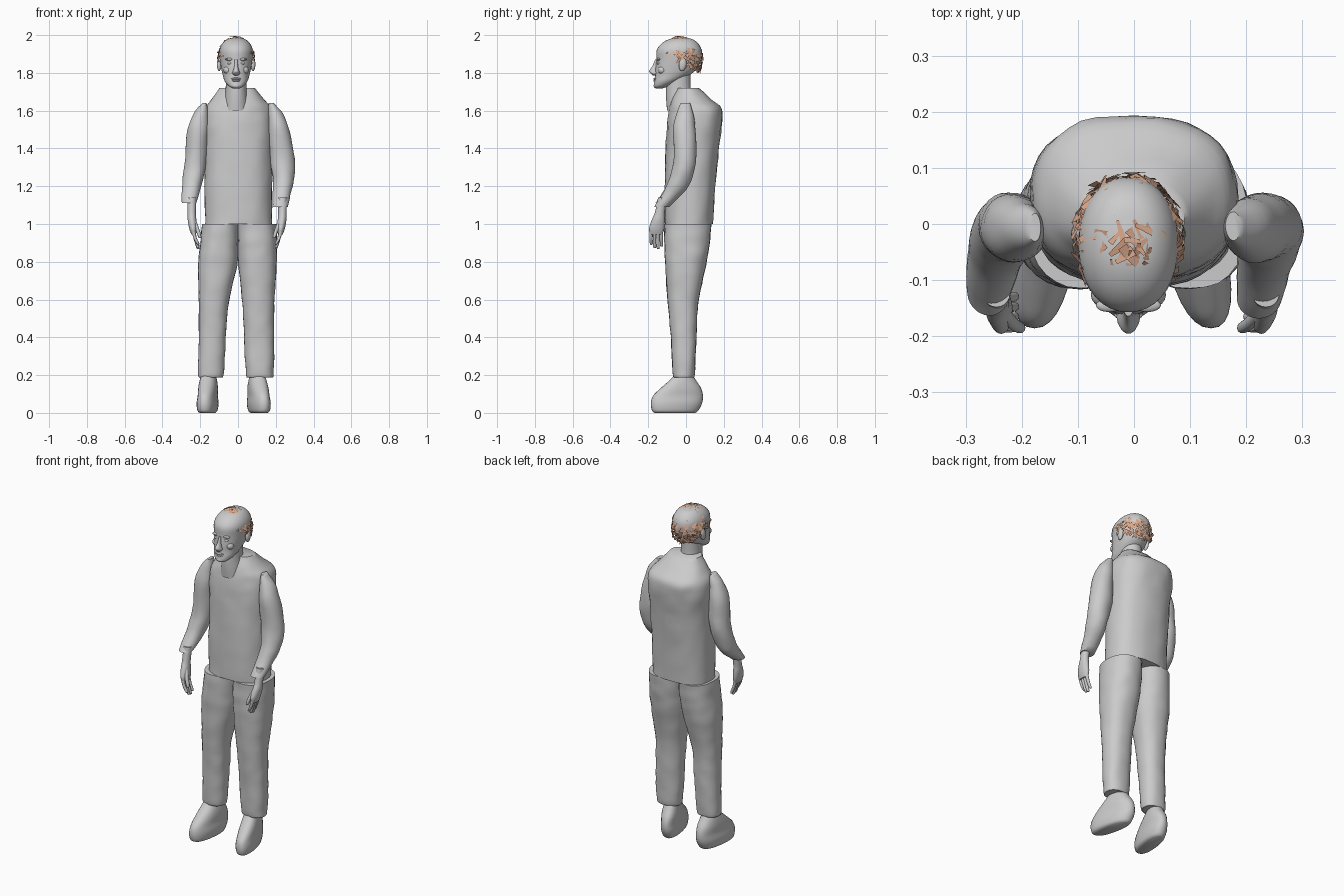
import bpy, bmesh, math, random
from mathutils import Vector, Matrix, noise

random.seed(4)
cube = bpy.data.objects.get("Cube")
if cube:
    bpy.data.objects.remove(cube, do_unlink=True)


def material(name, rgb):
    m = bpy.data.materials.new(name)
    m.use_nodes = True
    m.diffuse_color = (*rgb, 1)
    m.node_tree.nodes["Principled BSDF"].inputs["Base Color"].default_value = (*rgb, 1)
    return m


GREY = material("plain grey", (0.6, 0.6, 0.6))
TAN = material("tan hair", (0.7, 0.39, 0.26))


def finish(name, bm, mat=GREY, smooth=True):
    bmesh.ops.recalc_face_normals(bm, faces=bm.faces[:])
    mesh = bpy.data.meshes.new(name)
    bm.to_mesh(mesh)
    bm.free()
    mesh.materials.append(mat)
    ob = bpy.data.objects.new(name, mesh)
    bpy.context.collection.objects.link(ob)
    if smooth:
        bpy.ops.object.select_all(action='DESELECT')
        bpy.context.view_layer.objects.active = ob
        ob.select_set(True)
        bpy.ops.object.shade_smooth_by_angle(angle=math.radians(50))
    return ob


def spline(rows, steps):
    """Smooth interpolation through rows of numbers."""
    out = []
    for i in range(len(rows) - 1):
        a, b, c, d = (rows[max(0, min(len(rows) - 1, i + k))] for k in (-1, 0, 1, 2))
        for s in range(steps):
            t = s / steps
            out.append([0.5 * (2 * q + (r - p) * t + (2 * p - 5 * q + 4 * r - u) * t * t
                               + (3 * q - p - 3 * r + u) * t ** 3)
                        for p, q, r, u in zip(a, b, c, d)])
    return out + [list(rows[-1])]


def loft(name, rings, sides=28, steps=4, power=2.0, folds=0.0, turn=0.0):
    """Skin over horizontal rings given as (z, x0, x1, y0, y1)."""
    bm = bmesh.new()
    loops = []
    for z, x0, x1, y0, y1 in spline(rings, steps):
        cx, cy = (x0 + x1) / 2, (y0 + y1) / 2
        loop = []
        for k in range(sides):
            a = math.tau * k / sides
            c, s = math.cos(a), math.sin(a)
            px = math.copysign(abs(c) ** (2 / power), c)
            py = math.copysign(abs(s) ** (2 / power), s)
            p = Vector((cx + px * (x1 - x0) / 2, cy + py * (y1 - y0) / 2, z))
            p.x += turn * p.y
            if folds:
                n = folds * noise.noise(p * 16)
                p += Vector((c * n, s * n, 0))
            loop.append(bm.verts.new(p))
        loops.append(loop)
    for lo, hi in zip(loops, loops[1:]):
        for k in range(sides):
            j = (k + 1) % sides
            bm.faces.new((lo[k], lo[j], hi[j], hi[k]))
    bm.faces.new(loops[0])
    bm.faces.new(loops[-1])
    return finish(name, bm)


def ball(name, centre, size, tilt=0.0):
    bm = bmesh.new()
    bmesh.ops.create_uvsphere(bm, u_segments=16, v_segments=10, radius=1)
    bm.transform(Matrix.Translation(centre) @ Matrix.Rotation(tilt, 4, 'X')
                 @ Matrix.Diagonal((*size, 1)))
    return finish(name, bm)


# Shirt body with sloping shoulders and raised collar
loft("shirt_body", [
    (1.0, -.175, .18, -.112, .143), (1.2, -.178, .18, -.112, .155),
    (1.4, -.178, .18, -.107, .175), (1.53, -.185, .185, -.1, .19),
    (1.61, -.175, .175, -.09, .19), (1.66, -.14, .135, -.075, .135),
    (1.72, -.1, .09, -.05, .068)], sides=40, power=2.4, folds=.005)

# Sleeves
loft("right_sleeve", [
    (1.11, -.298, -.22, -.165, -.085), (1.18, -.298, -.2, -.115, .0),
    (1.25, -.292, -.18, -.085, .035), (1.35, -.28, -.165, -.065, .055),
    (1.5, -.268, -.155, -.068, .05), (1.59, -.23, -.157, -.048, .035),
    (1.64, -.188, -.165, -.03, .02)], folds=.004)
loft("left_sleeve", [
    (1.09, .182, .262, -.168, -.09), (1.18, .184, .285, -.115, .0),
    (1.25, .184, .298, -.085, .035), (1.35, .168, .3, -.065, .055),
    (1.5, .158, .272, -.068, .05), (1.59, .157, .235, -.048, .035),
    (1.64, .165, .19, -.03, .02)], folds=.004)

# Trouser legs
loft("right_trouser_leg", [
    (.19, -.2, -.085, -.06, .035), (.21, -.213, -.075, -.07, .047),
    (.4, -.208, -.063, -.08, .055), (.58, -.207, -.05, -.095, .065),
    (.78, -.212, -.005, -.11, .105), (.9, -.2, .002, -.115, .125),
    (1.0, -.19, .004, -.115, .135)], steps=6, power=2.3, folds=.004)
loft("left_trouser_leg", [
    (.19, .052, .18, -.06, .035), (.21, .042, .19, -.07, .047),
    (.4, .032, .192, -.08, .055), (.58, .022, .192, -.095, .065),
    (.78, .002, .205, -.11, .105), (.9, -.002, .205, -.115, .125),
    (1.0, -.002, .203, -.115, .135)], steps=6, power=2.3, folds=.004)

# Shoes, toes turned slightly outward
for side, x0, x1, turn in (("right", -.205, -.105, .12), ("left", .05, .15, -.2)):
    loft(side + "_shoe", [
        (0, x0 + .012, x1 - .012, -.165, .05), (.012, x0, x1, -.18, .065),
        (.05, x0 - .005, x1 + .005, -.186, .085), (.09, x0, x1, -.175, .09),
        (.13, x0, x1, -.135, .08), (.17, x0 + .005, x1 - .005, -.09, .055),
        (.21, x0 + .015, x1 - .015, -.05, .03)], power=2.3, turn=turn)

# Hands: palm, four fingers and a thumb
for side, s, wrist in (("right", -1, .245), ("left", 1, .235)):
    def hand_loft(name, rows, **kw):
        loft(side + name, [(z, s * c - r, s * c + r, a, b) for z, c, r, a, b in rows], **kw)
    hand_loft("_palm", [
        (.945, wrist - .01, .012, -.19, -.125), (.975, wrist - .008, .021, -.196, -.115),
        (1.02, wrist - .002, .023, -.182, -.112), (1.06, wrist, .022, -.165, -.112),
        (1.14, wrist, .024, -.148, -.1)], sides=20)
    for i in range(4):
        y = -.186 + .018 * i
        tip = (.89, .872, .868, .88)[i]
        hand_loft("_finger_%d" % (i + 1), [
            (tip, wrist - .034, .004, y - .001, y + .007),
            (tip + .008, wrist - .032, .008, y - .006, y + .011),
            (.925, wrist - .018, .009, y - .008, y + .01),
            (.965, wrist - .008, .01, y - .008, y + .01)], sides=10)
    hand_loft("_thumb", [
        (.925, wrist - .044, .005, -.19, -.178), (.935, wrist - .042, .009, -.195, -.174),
        (.98, wrist - .027, .011, -.187, -.163), (1.03, wrist - .008, .011, -.165, -.14)], sides=10)

# Neck and head
HX = -.01
def head_loft(name, rows, **kw):
    loft(name, [(z, HX - r, HX + r, a, b) for z, r, a, b in rows], **kw)

head_loft("neck", [(1.6, .07, -.1, .05), (1.66, .062, -.105, .04),
                   (1.72, .055, -.105, .025), (1.82, .055, -.1, .025)])
head_loft("head", [
    (1.718, .018, -.16, -.125), (1.73, .04, -.17, -.09), (1.755, .06, -.167, -.04),
    (1.785, .07, -.163, .015), (1.82, .078, -.162, .055), (1.87, .086, -.157, .08),
    (1.92, .088, -.155, .082), (1.955, .074, -.13, .065), (1.978, .048, -.09, .035),
    (1.987, .012, -.045, -.01)], sides=36, power=2.15)

# Face features
head_loft("nose", [(1.787, .01, -.178, -.14), (1.797, .021, -.188, -.14),
                   (1.81, .017, -.196, -.14), (1.835, .01, -.179, -.14),
                   (1.87, .008, -.164, -.14)], sides=14)
ball("upper_lip", (HX, -.161, 1.769), (.026, .012, .006))
ball("lower_lip", (HX, -.161, 1.759), (.022, .012, .006))
ball("chin", (HX, -.155, 1.732), (.026, .017, .014))
for side, s in (("right", -1), ("left", 1)):
    ball(side + "_eye", (HX + s * .033, -.144, 1.852), (.014, .011, .008))
    ball(side + "_brow", (HX + s * .034, -.145, 1.872), (.024, .012, .007))
    ball(side + "_cheek", (HX + s * .042, -.126, 1.815), (.025, .023, .022))
    ball(side + "_ear", (HX + s * .09, -.018, 1.845), (.012, .02, .036), tilt=-.15)

# Hair: loose flat tufts scattered over the scalp
bm = bmesh.new()
centre, radii = Vector((HX, -.03, 1.87)), Vector((.098, .122, .122))
made = 0
while made < 330:
    d = Vector([random.gauss(0, 1) for _ in range(3)]).normalized()
    p = centre + d * radii * random.uniform(.95, 1.01)
    bare_crown = p.z > 1.94 and 0 < p.y < .05 and random.random() < .7
    if p.z < 1.86 - .55 * (p.y + .03) or bare_crown:
        continue
    along = d.cross(Vector((random.uniform(-1, 1), random.uniform(-1, 1), .4))).normalized()
    across = d.cross(along).normalized()
    along = (along + d * random.uniform(-.25, .25)) * random.uniform(.012, .022)
    across = (across + d * random.uniform(-.3, .3)) * random.uniform(.004, .01)
    corners = [p - along - across, p - along + across, p + along + across * .4, p + along - across * .4]
    for c in corners:
        c.z = min(c.z, 2.0)
    bm.faces.new([bm.verts.new(c) for c in corners])
    made += 1
finish("hair", bm, TAN, smooth=False)
